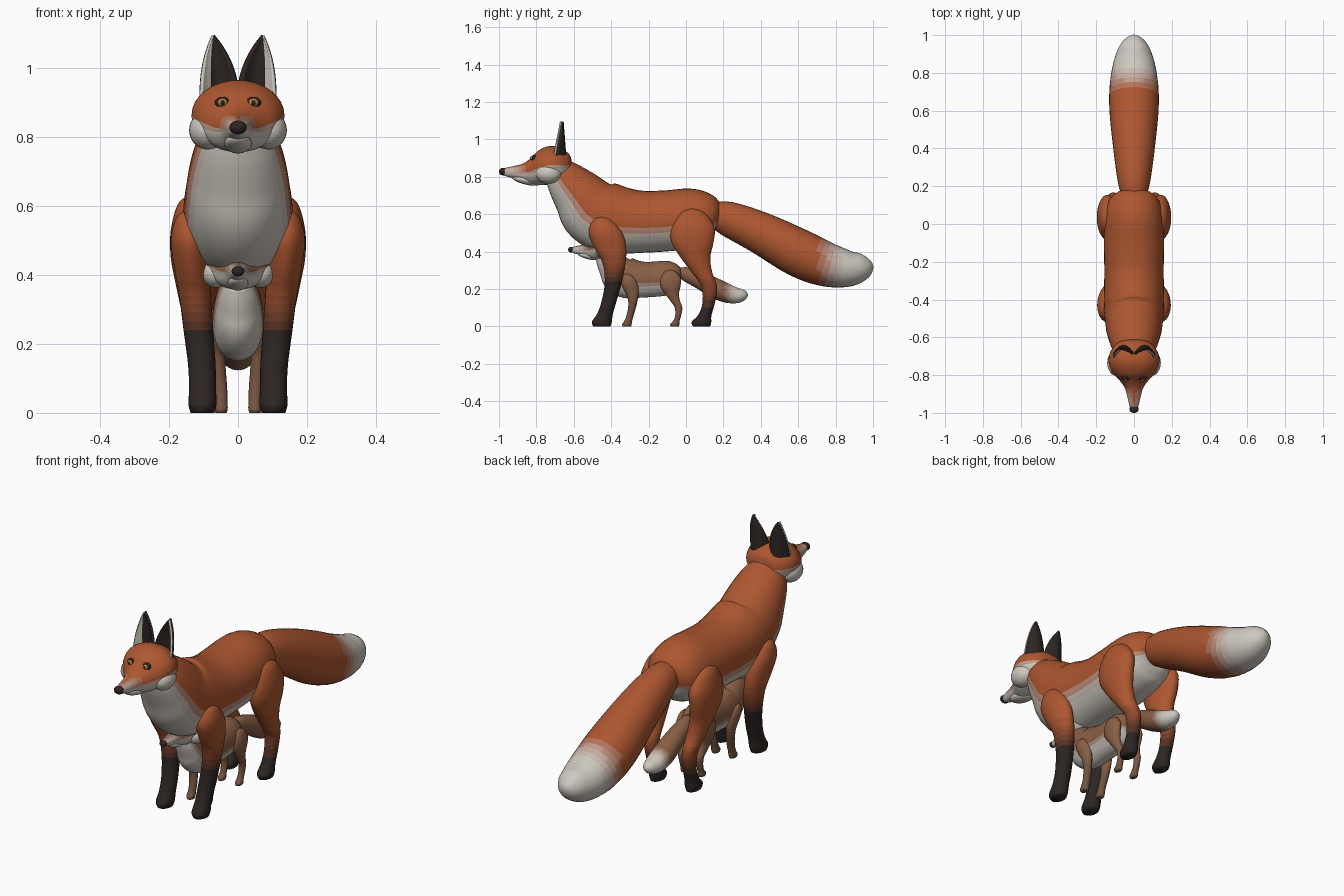
import bpy, bmesh, math
from mathutils import Vector, Matrix

if "Cube" in bpy.data.objects:
    bpy.data.objects.remove(bpy.data.objects["Cube"])

ORANGE, PALE, DARK = (0.42, 0.095, 0.03), (0.62, 0.58, 0.52), (0.025, 0.018, 0.016)
CUB, CUB_LEG, AMBER = (0.25, 0.115, 0.06), (0.17, 0.085, 0.05), (0.55, 0.27, 0.05)
STEPS = 7
mats = {}


def material(c):
    key = tuple(round(v, 3) for v in c)
    if key not in mats:
        mats[key] = bpy.data.materials.new("fur_%d" % len(mats))
        mats[key].diffuse_color = (*key, 1)
    return mats[key]


def smooth(a, b, v):
    t = max(0, min(1, (v - a) / (b - a)))
    return t * t * (3 - 2 * t)


def finish(bm, name, T, ca, cb=None):
    """Place with scale/offset T, add the colour ramp ca to cb, shade smooth."""
    bmesh.ops.recalc_face_normals(bm, faces=bm.faces)
    s, oy, oz = T
    for v in bm.verts:
        v.co = v.co * s + Vector((0, oy, oz))
    me = bpy.data.meshes.new(name)
    bm.to_mesh(me)
    bm.free()
    me.shade_smooth()
    ob = bpy.data.objects.new(name, me)
    bpy.context.collection.objects.link(ob)
    cb = cb or ca
    for i in range(STEPS if cb != ca else 1):
        me.materials.append(material([a + (b - a) * i / (STEPS - 1) for a, b in zip(ca, cb)]))
    return ob


def catmull(p, i, t):
    a, b, c, d = (p[max(0, min(len(p) - 1, i + k))] for k in (-1, 0, 1, 2))
    return [0.5 * (2 * q + (r - o) * t + (2 * o - 5 * q + 4 * r - u) * t * t + (3 * q - o - 3 * r + u) * t ** 3)
            for o, q, r, u in zip(a, b, c, d)]


def loft(name, rings, T, ca, cb, ramp, up=None, thick=1, seg=32, sub=4):
    """Skin elliptical rings (x, y, z, half width, half height); ramp(centre, sin) picks the colour."""
    path = [catmull(rings, i, k / sub) for i in range(len(rings) - 1) for k in range(sub)] + [list(rings[-1])]
    bm = bmesh.new()
    loops = []
    for i, (x, y, z, rx, rz) in enumerate(path):
        a, b = path[max(0, i - 1)], path[min(len(path) - 1, i + 1)]
        ty, tz = b[1] - a[1], b[2] - a[2]
        u = Vector(up) if up else Vector((0, tz, -ty)).normalized()
        loops.append([bm.verts.new(Vector((x + rx * math.cos(w), y, z)) + u * rz * thick * math.sin(w))
                      for w in (2 * math.pi * k / seg for k in range(seg))])
    for la, lb in zip(loops, loops[1:]):
        for k in range(seg):
            f = bm.faces.new((la[k], la[k - 1], lb[k - 1], lb[k]))
            t = ramp(f.calc_center_median(), math.sin(2 * math.pi * (k - 0.5) / seg))
            f.material_index = round(t * (STEPS - 1))
    for l in (loops[0], loops[-1]):
        f = bm.faces.new(l)
        f.material_index = round(ramp(f.calc_center_median(), 0) * (STEPS - 1))
    return finish(bm, name, T, ca, cb)


def blob(name, c, r, T, col, tilt=0):
    bm = bmesh.new()
    m = Matrix.Translation(c) @ Matrix.Rotation(tilt, 4, 'X') @ Matrix.Diagonal((*r, 1))
    bmesh.ops.create_uvsphere(bm, u_segments=24, v_segments=14, radius=1, matrix=m)
    return finish(bm, name, T, col)


def ear(name, side, T, col, u0, u1, dy, thick):
    """Cupped leaf shape: open to the front, pointed at the top."""
    bm = bmesh.new()
    n, rows = 10, 14
    grid = []
    for j in range(rows + 1):
        v = j / rows
        w = 0.052 * (1 - v ** 2.4) + 0.001
        row = []
        for i in range(n + 1):
            u = u0 + (u1 - u0) * i / n
            row.append(bm.verts.new((side * (0.054 + 0.018 * v * v + w * u),
                                     -0.645 - 0.015 * v - 0.055 * u * u * (1 - v) + dy, 0.90 + 0.195 * v)))
        grid.append(row)
    for ra, rb in zip(grid, grid[1:]):
        for i in range(n):
            bm.faces.new((ra[i], ra[i + 1], rb[i + 1], rb[i]))
    ob = finish(bm, name, T, col)
    mod = ob.modifiers.new("thickness", 'SOLIDIFY')
    mod.thickness, mod.offset = thick * T[0], 0


BODY = [(0, .18, .57, .03, .03), (0, .165, .575, .09, .085), (0, .12, .58, .135, .132), (0, .03, .578, .155, .16),
        (0, -.1, .565, .16, .163), (0, -.25, .56, .157, .167), (0, -.40, .575, .16, .188), (0, -.50, .62, .155, .18),
        (0, -.57, .70, .143, .147), (0, -.64, .78, .12, .112), (0, -.69, .84, .085, .08)]
HEAD = [(0, -.612, .86, .03, .03), (0, -.625, .86, .08, .062), (0, -.67, .862, .122, .092), (0, -.73, .862, .135, .103),
        (0, -.79, .848, .112, .092), (0, -.83, .83, .075, .07), (0, -.87, .825, .048, .047), (0, -.92, .825, .034, .033),
        (0, -.965, .826, .023, .022), (0, -.985, .826, .012, .012)]
TAIL = [(0, .13, .605, .06, .06), (0, .22, .578, .085, .092), (0, .40, .50, .11, .112), (0, .60, .395, .13, .128),
        (0, .74, .335, .128, .12), (0, .86, .31, .108, .1), (0, .94, .318, .078, .075), (0, .98, .327, .045, .045),
        (0, .998, .333, .012, .012)]
FRONT_LEG = [(.14, -.45, .588, .012, .015), (.14, -.445, .565, .04, .055), (.14, -.43, .5, .055, .09),
             (.135, -.405, .42, .05, .085), (.125, -.385, .34, .046, .062), (.115, -.388, .24, .043, .046),
             (.105, -.41, .14, .04, .04), (.103, -.432, .07, .039, .042), (.103, -.45, .025, .041, .053),
             (.103, -.45, 0, .034, .046)]
HIND_LEG = [(.13, .03, .63, .015, .02), (.135, .033, .605, .04, .07), (.14, .037, .53, .055, .115),
            (.14, .035, .45, .055, .112), (.13, .05, .37, .05, .08), (.12, .085, .29, .043, .055),
            (.11, .125, .21, .036, .042), (.105, .12, .12, .033, .033), (.103, .1, .06, .034, .036),
            (.103, .083, .025, .037, .052), (.103, .083, 0, .03, .046)]


def fox(prefix, coat, foot, T, body_T, head_T, tail_T, thick):
    # body, tail and head
    loft(prefix + "body", BODY, body_T, coat, PALE, lambda c, s: smooth(0.15, 0.55, -s), thick=thick)
    loft(prefix + "tail", TAIL, tail_T, coat, PALE, lambda c, s: smooth(0.68, 0.86, c.y))
    loft(prefix + "head", HEAD, head_T, coat, PALE,
         lambda c, s: max(smooth(0.1, -0.3, s), smooth(-0.84, -0.95, c.y) * 0.75 * smooth(1.1, 0.6, s)), up=(0, 0, 1))
    # muzzle details
    blob(prefix + "lower_jaw", (0, -.852, .782), (.04, .08, .024), head_T, PALE, -0.22)
    blob(prefix + "nose", (0, -.98, .828), (.025, .02, .02), head_T, DARK)
    for side, tag in ((1, "left"), (-1, "right")):
        # cheeks, eyes and ears
        blob(prefix + "cheek_" + tag, (side * .088, -.735, .82), (.054, .07, .056), head_T, PALE)
        blob(prefix + "eye_rim_" + tag, (side * .045, -.812, .9), (.022, .017, .017), head_T, DARK)
        blob(prefix + "eye_" + tag, (side * .045, -.821, .9), (.014, .012, .012), head_T, AMBER)
        blob(prefix + "pupil_" + tag, (side * .045, -.83, .9), (.006, .005, .008), head_T, DARK)
        ear(prefix + "ear_" + tag, side, head_T, DARK, -1, 1, 0, .012)
        ear(prefix + "ear_fur_" + tag, side, head_T, PALE, .5, 1, -.01, .01)
        # legs
        mirrored = [[(side * r[0], *r[1:]) for r in leg] for leg in (FRONT_LEG, HIND_LEG)]
        loft(prefix + "front_leg_" + tag, mirrored[0], T, coat, foot, lambda c, s: smooth(.42, .2, c.z), up=(0, 1, 0))
        loft(prefix + "hind_leg_" + tag, mirrored[1], T, coat, foot, lambda c, s: smooth(.3, .06, c.z), up=(0, 1, 0))


# adult, with a cub sheltering underneath
one = (1, 0, 0)
fox("adult_", ORANGE, DARK, one, one, one, one, 1)
fox("cub_", CUB, CUB_LEG, (.48, -.10, 0), (.48, -.115, -.018), (.74, .11, -.202), (.42, -.09, .036), 1.2)

for m in bpy.data.materials:
    if m.users and not m.is_grease_pencil:
        m.use_nodes = True
        m.node_tree.nodes["Principled BSDF"].inputs["Base Color"].default_value = m.diffuse_color
